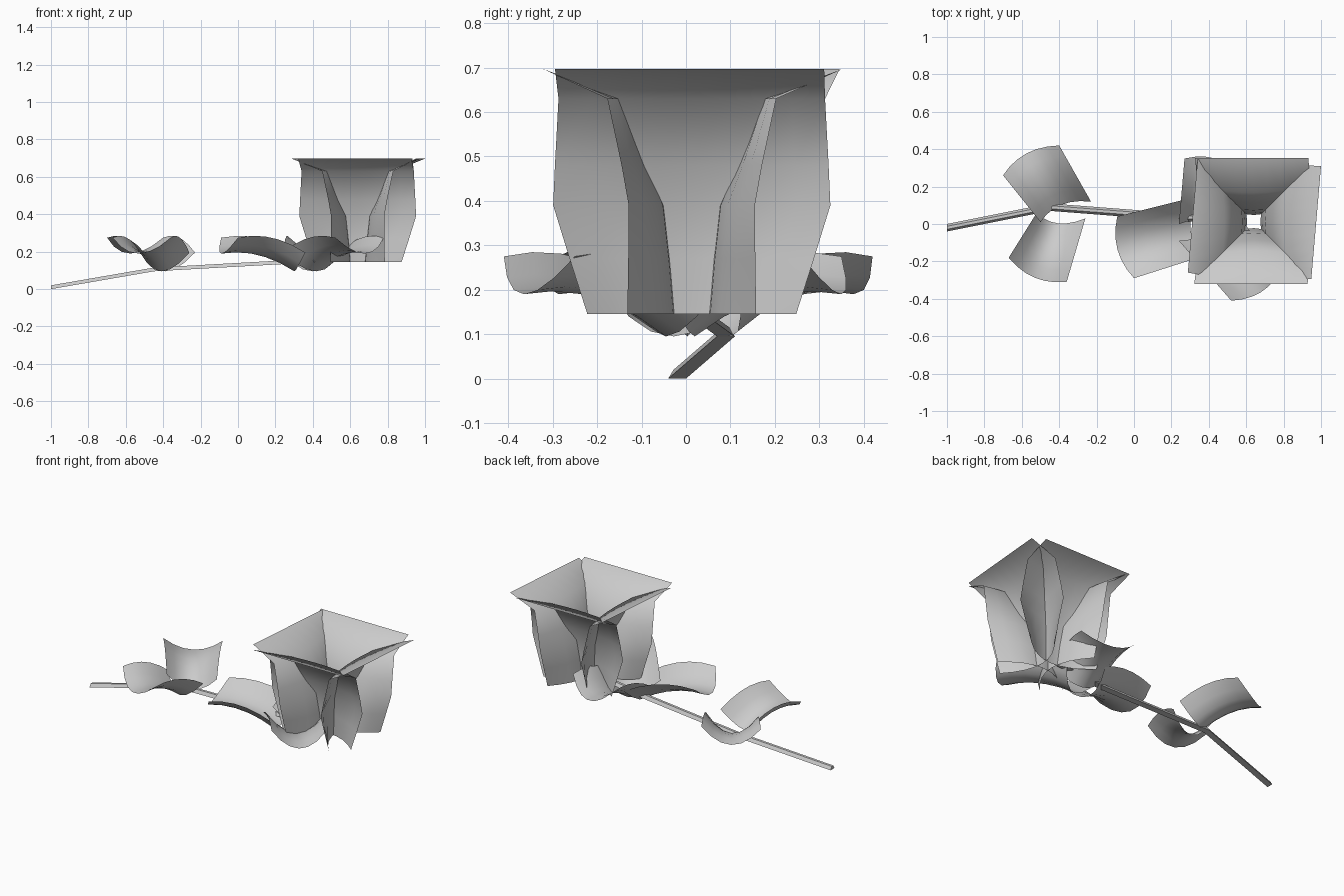
import bpy
import math
from mathutils import Vector

if "Cube" in bpy.data.objects:
    bpy.data.objects.remove(bpy.data.objects["Cube"], do_unlink=True)

grey = bpy.data.materials.new("light_grey")
grey.use_nodes = True
COLOUR = (0.6, 0.6, 0.6, 1)
grey.diffuse_color = COLOUR
grey.node_tree.nodes["Principled BSDF"].inputs["Base Color"].default_value = COLOUR


def make_mesh(name, verts, faces, smooth):
    mesh = bpy.data.meshes.new(name)
    mesh.from_pydata(verts, [], faces)
    mesh.materials.append(grey)
    for polygon in mesh.polygons:
        polygon.use_smooth = smooth
    mesh.update()
    obj = bpy.data.objects.new(name, mesh)
    bpy.context.collection.objects.link(obj)


def make_sheet(name, point, rows, columns):
    """Open grid surface; point(row, t) gives a position, t runs -1 to 1."""
    verts = [point(r, 2 * c / (columns - 1) - 1)
             for r in range(rows) for c in range(columns)]
    faces = []
    for r in range(rows - 1):
        for c in range(columns - 1):
            a = r * columns + c
            faces.append((a, a + 1, a + columns + 1, a + columns))
    make_mesh(name, verts, faces, True)


# Petals: height, distance in the middle, distance at the ends, half width
PETAL_ROWS = [
    (0.145, 0.035, 0.145, 0.235),
    (0.27, 0.046, 0.143, 0.275),
    (0.39, 0.06, 0.142, 0.312),
    (0.48, 0.1, 0.158, 0.308),
    (0.63, 0.155, 0.19, 0.3),
    (0.697, 0.33, 0.33, 0.303),
]
FLOWER = Vector((0.64, 0.013, 0))


def make_petal(name, angle, reach, twist, slide):
    out = Vector((math.cos(angle), math.sin(angle), 0))
    side = Vector((-out.y, out.x, 0))

    def point(row, t):
        z, middle, end, half = PETAL_ROWS[row]
        distance = middle + (end - middle) * t * t
        along = half * t
        if row == len(PETAL_ROWS) - 1:
            distance += reach + twist * t
            along += slide
        return FLOWER + out * distance + side * along + Vector((0, 0, z))

    make_sheet(name, point, len(PETAL_ROWS), 9)


for place, quarter, reach, twist, slide in (
        ("left", 0, 0.004, 0.026, -0.005), ("back", 1, 0.01, 0, 0.01),
        ("right", 2, -0.004, 0.026, -0.03), ("front", 3, 0.005, 0, -0.015)):
    make_petal(place + "_petal", quarter * math.pi / 2, reach, twist, slide)


# Leaves: curved sheets given by two base corners and two tip corners
def make_leaf(name, base_a, base_b, tip_a, tip_b):
    base_a, base_b, tip_a, tip_b = map(Vector, (base_a, base_b, tip_a, tip_b))
    out = (tip_a + tip_b - base_a - base_b).normalized()
    rows = 6

    def point(row, t):
        s = row / (rows - 1)
        u = (t + 1) / 2
        sag = 1 - t * t
        flat = base_a.lerp(base_b, u).lerp(tip_a.lerp(tip_b, u), s) + out * 0.045 * sag
        # steep near the stem, level towards the tip
        z = 0.195 + 0.08 * s - sag * (0.1 - 0.015 * s) + 0.16 * s * (1 - s)
        return Vector((flat.x, flat.y, z))

    make_sheet(name, point, rows, 7)


make_leaf("lower_back_leaf", (-0.50, 0.01), (-0.23, 0.12), (-0.70, 0.26), (-0.40, 0.42))
make_leaf("lower_front_leaf", (-0.52, 0.06), (-0.26, 0.03), (-0.67, -0.18), (-0.36, -0.31))
make_leaf("middle_leaf", (0.33, 0.145), (0.36, -0.175), (-0.09, 0.04), (0.0, -0.29))
make_leaf("upper_front_leaf", (0.24, -0.09), (0.54, 0.07), (0.52, -0.41), (0.78, -0.25))
make_leaf("upper_back_leaf", (0.24, 0.0), (0.54, -0.05), (0.27, 0.35), (0.6, 0.26))

# Stem: slim flat-sided bar along a bent path
PATH = [(-1, -0.02, 0.01), (-0.45, 0.09, 0.105), (0.27, 0.035, 0.145), (0.6, 0.03, 0.185)]
SECTION = [(0.02, -0.01), (0.008, 0.01), (-0.008, 0.01), (-0.02, -0.01)]
SIDES = len(SECTION)
verts = [(x, y + dy, z + dz) for x, y, z in PATH for dy, dz in SECTION]
faces = [tuple(range(SIDES)), tuple(range(len(verts) - 1, len(verts) - SIDES - 1, -1))]
for r in range(len(PATH) - 1):
    for k in range(SIDES):
        a, b = r * SIDES + k, r * SIDES + (k + 1) % SIDES
        faces.append((b, a, a + SIDES, b + SIDES))
make_mesh("stem", verts, faces, False)
